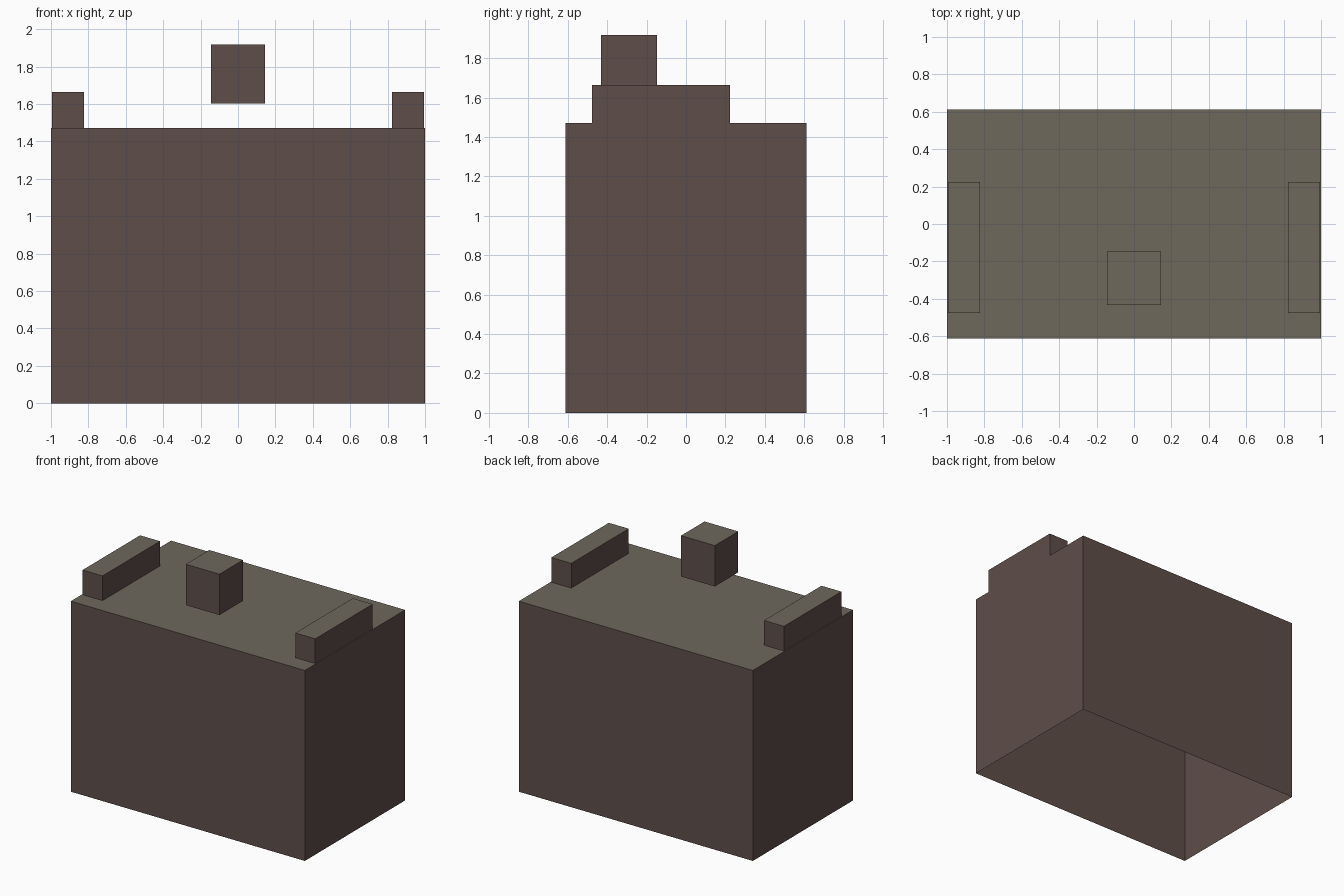
import bpy
import bmesh

cube = bpy.data.objects.get("Cube")
if cube:
    bpy.data.objects.remove(cube, do_unlink=True)


def make_material(name, rgb):
    mat = bpy.data.materials.new(name)
    mat.use_nodes = True
    mat.diffuse_color = (*rgb, 1)
    mat.node_tree.nodes["Principled BSDF"].inputs["Base Color"].default_value = (*rgb, 1)
    return mat


side_brown = make_material("dark brown", (0.114, 0.076, 0.067))
top_olive = make_material("olive grey", (0.156, 0.138, 0.107))


def make_box(name, low, high, open_bottom=False):
    """Box between two corners, with its upward faces in the top colour."""
    bm = bmesh.new()
    bmesh.ops.create_cube(bm, size=1)
    for v in bm.verts:
        v.co = [high[i] if v.co[i] > 0 else low[i] for i in range(3)]
    bm.normal_update()
    for face in bm.faces:
        face.material_index = 1 if face.normal.z > 0.5 else 0
    if open_bottom:
        bottom = [f for f in bm.faces if f.normal.z < -0.5]
        bmesh.ops.delete(bm, geom=bottom, context="FACES_ONLY")
    mesh = bpy.data.meshes.new(name)
    bm.to_mesh(mesh)
    bm.free()
    mesh.materials.append(side_brown)
    mesh.materials.append(top_olive)
    obj = bpy.data.objects.new(name, mesh)
    bpy.context.collection.objects.link(obj)
    return obj


# Hollow main block, open underneath
deck = 1.472
make_box("body", (-1, -0.612, 0), (1, 0.612, deck), open_bottom=True)

# Rails along both sides of the deck
for name, x0, x1 in (("left_rail", 0.824, 0.994), ("right_rail", -0.994, -0.824)):
    make_box(name, (x0, -0.477, deck), (x1, 0.224, 1.663), open_bottom=True)

# Small block floating above the deck
make_box("floating_block", (-0.144, -0.432, 1.602), (0.144, -0.146, 1.918))
